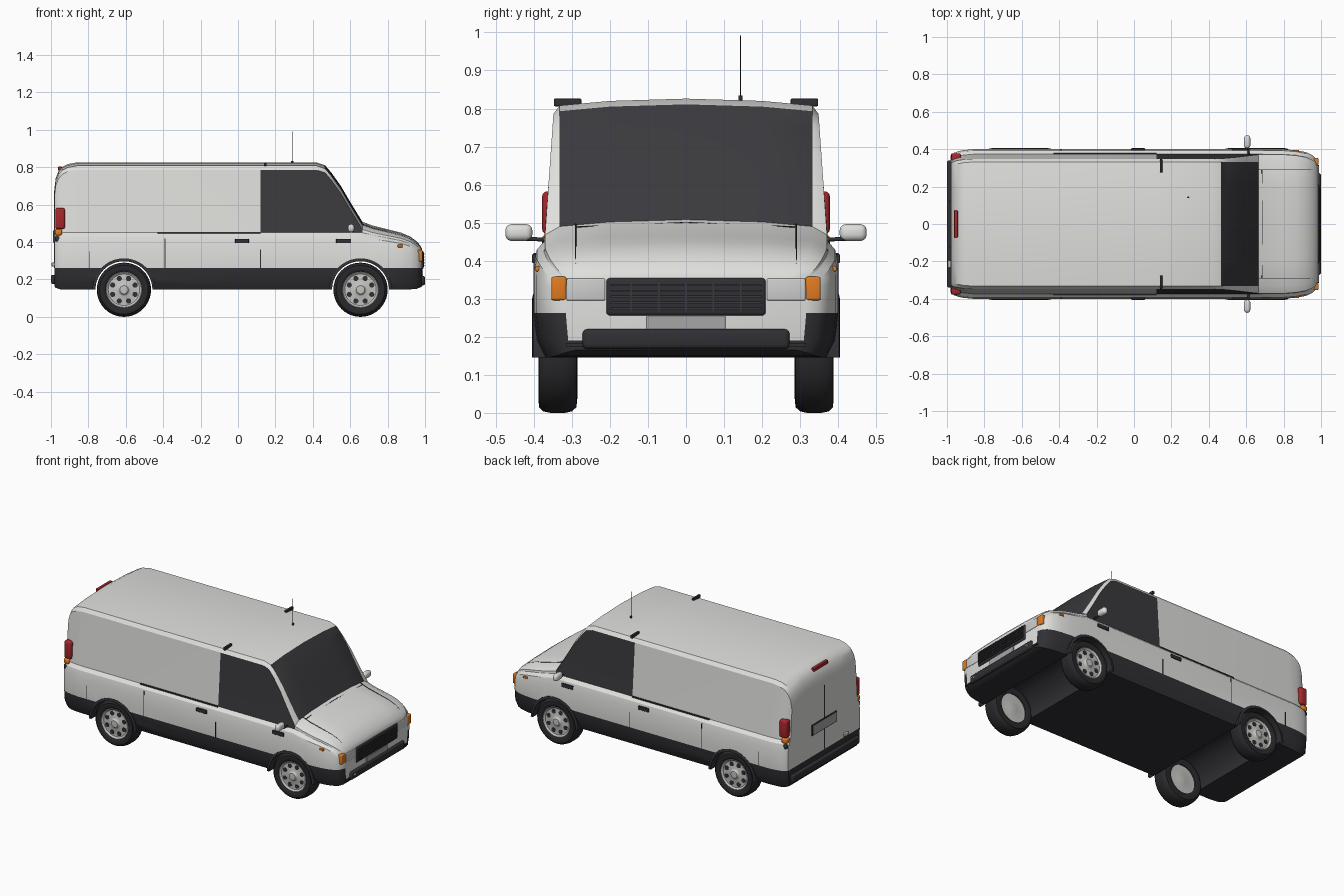
import bpy, bmesh, math
from mathutils import Matrix, Vector

if "Cube" in bpy.data.objects:
    bpy.data.objects.remove(bpy.data.objects["Cube"])


def material(name, r, g, b):
    m = bpy.data.materials.new(name)
    m.use_nodes = True
    m.diffuse_color = (r, g, b, 1)
    m.node_tree.nodes["Principled BSDF"].inputs["Base Color"].default_value = (r, g, b, 1)
    return m


PAINT = material("body paint", .74, .74, .72)
TRIM = material("dark trim", .03, .03, .035)
GLASS = material("tinted glass", .042, .042, .048)
TYRE = material("tyre rubber", .022, .022, .025)
RIM = material("wheel silver", .55, .55, .53)
LAMP = material("lamp clear", .62, .62, .62)
ORANGE = material("indicator orange", .75, .2, .015)
RED = material("tail red", .38, .02, .025)
PLATE = material("plate grey", .38, .38, .38)


def finish(name, bm, mats, angle=30):
    bmesh.ops.recalc_face_normals(bm, faces=bm.faces)
    me = bpy.data.meshes.new(name)
    bm.to_mesh(me)
    bm.free()
    for m in mats:
        me.materials.append(m)
    ob = bpy.data.objects.new(name, me)
    bpy.context.collection.objects.link(ob)
    smooth(ob, angle)
    return ob


def smooth(ob, angle):
    bpy.ops.object.select_all(action='DESELECT')
    ob.select_set(True)
    bpy.context.view_layer.objects.active = ob
    bpy.ops.object.shade_smooth_by_angle(angle=math.radians(angle))


def box(name, x, y, z, mat, bevel=0):
    """Box from (low, high) ranges, with optional rounded edges."""
    bm = bmesh.new()
    mid = Vector([(a + b) / 2 for a, b in (x, y, z)])
    size = [abs(b - a) for a, b in (x, y, z)]
    bmesh.ops.create_cube(bm, size=1, matrix=Matrix.Translation(mid) @ Matrix.Diagonal((*size, 1)))
    if bevel:
        bmesh.ops.bevel(bm, geom=bm.edges[:], offset=bevel, segments=3, profile=.5, affect='EDGES')
    return finish(name, bm, [mat])


def pair(name, x, y, z, mat, bevel=0):
    box("left_" + name, x, y, z, mat, bevel)
    box("right_" + name, x, (-y[1], -y[0]), z, mat, bevel)


def tube(name, pts, r, mat):
    cu = bpy.data.curves.new(name, 'CURVE')
    cu.dimensions = '3D'
    cu.bevel_depth, cu.bevel_resolution, cu.use_fill_caps = r, 1, True
    sp = cu.splines.new('POLY')
    sp.points.add(len(pts) - 1)
    for p, co in zip(sp.points, pts):
        p.co = (*co, 1)
    cu.materials.append(mat)
    bpy.context.collection.objects.link(bpy.data.objects.new(name, cu))


def lathe(name, profile, side, x, z, mat, sweep=math.tau, closed=False):
    """Turn (radius, y) points about an axle along y."""
    bm = bmesh.new()
    vs = [bm.verts.new((x + r, side * y, z)) for r, y in profile]
    es = [bm.edges.new(p) for p in zip(vs, vs[1:])]
    if closed:
        es.append(bm.edges.new((vs[-1], vs[0])))
    bmesh.ops.spin(bm, geom=vs + es, cent=(x, 0, z), axis=(0, 1, 0), angle=-sweep, steps=40)
    bmesh.ops.remove_doubles(bm, verts=bm.verts, dist=1e-5)
    return finish(name, bm, [mat], 35)


# Body shell: stations of x, width factor, top height, floor height
STATIONS = [
    (-.982, .91, .68, .165), (-.975, .93, .74, .155), (-.96, .955, .778, .15),
    (-.94, .972, .802, .145), (-.91, .988, .817, .145), (-.86, 1, .826, .145),
    (.12, 1, .826, .145), (.42, 1, .826, .145), (.465, 1, .811, .145),
    (.50, 1, .77, .145), (.55, 1, .70, .145), (.60, 1, .614, .145),
    (.665, 1, .508, .145), (.72, 1, .488, .145), (.80, 1, .468, .145),
    (.87, .985, .451, .145), (.92, .96, .43, .147), (.955, .92, .404, .15),
    (.975, .87, .381, .157), (.985, .79, .362, .165)]
COWL = .505


def section(w, top, floor):
    t = max(top, COWL)
    z8 = t - .04
    z7 = (.45 + z8) / 2
    lean = lambda z: .372 - .07 * (z - .45)
    half = [(0, floor), (.37, floor), (.392, .19), (.40, .262), (.40, .39), (.392, .43),
            (.373, .45), (lean(z7), z7), (lean(z8), z8), (.332, t - .018), (.2, t - .006), (0, t)]
    k = min(1, (top - .262) / (COWL - .262))
    return [(y * w, z if z <= .262 else .262 + (z - .262) * k) for y, z in half]


bm = bmesh.new()
rings = []
for x, w, top, floor in STATIONS:
    half = section(w, top, floor)
    loop = half + [(-y, z) for y, z in half[-2:0:-1]]
    rings.append([bm.verts.new((x, y, z)) for y, z in loop])
n, last = len(rings[0]), len(half) - 1
for (x, *_), a, b in zip(STATIONS, rings, rings[1:]):
    for j in range(n):
        k = (j + 1) % n
        strip = min(j, n - 1 - j)
        f = bm.faces.new((a[j], a[k], b[k], b[j]))
        side_glass = strip in (6, 7) and .1 < x < .65
        windscreen = strip >= 9 and .45 < x < .65
        f.material_index = 1 if strip < 3 else 2 if side_glass or windscreen else 0
for ring, dark in ((rings[0], 3), (rings[-1], 2)):
    for i in range(last):
        corners = [ring[i], ring[i + 1], ring[(n - i - 1) % n], ring[(n - i) % n]]
        f = bm.faces.new(list(dict.fromkeys(corners)))
        f.material_index = 1 if i < dark else 0
body = finish("body_shell", bm, [PAINT, TRIM, GLASS])

# Wheel wells cut across the floor
AXLES = {"rear": -.61, "front": .655}
HUB = .145
for where, x in AXLES.items():
    bm = bmesh.new()
    bmesh.ops.create_cone(bm, cap_ends=True, segments=48, radius1=.153, radius2=.153, depth=1.2,
                          matrix=Matrix.Translation((x, 0, HUB)) @ Matrix.Rotation(math.pi / 2, 4, 'X'))
    for f in bm.faces:
        f.material_index = 1
    cutter = finish(where + "_well_cutter", bm, [PAINT, TRIM, GLASS])
    cutter.hide_render = True
    mod = body.modifiers.new("well", 'BOOLEAN')
    mod.operation, mod.solver, mod.object = 'DIFFERENCE', 'EXACT', cutter
    bpy.context.view_layer.objects.active = body
    bpy.ops.object.modifier_apply(modifier=mod.name)
    bpy.data.objects.remove(cutter)
smooth(body, 28)

# Wheels and arch trims
TYRE_P = [(.092, .376), (.098, .382), (.112, .388), (.13, .386), (.141, .375), (.145, .355),
          (.145, .318), (.141, .30), (.13, .288), (.10, .285), (.09, .29)]
RIM_P = [(0, .388), (.022, .386), (.028, .376), (.034, .373), (.084, .373), (.094, .381),
         (.098, .38), (.094, .30), (.03, .30), (0, .292)]
ARCH_P = [(.152, .36), (.168, .36), (.168, .402), (.152, .405)]
for where, x in AXLES.items():
    for hand, s in (("left", 1), ("right", -1)):
        tag = f"{where}_{hand}_"
        lathe(tag + "tyre", TYRE_P, s, x, HUB, TYRE)
        lathe(tag + "rim", RIM_P, s, x, HUB, RIM)
        lathe(tag + "arch_trim", ARCH_P, s, x, HUB, TRIM, math.pi, True)
        bm = bmesh.new()
        for i in range(8):
            a = math.tau * (i + .5) / 8
            at = Matrix.Translation((x + .065 * math.cos(a), s * .3735, HUB + .065 * math.sin(a)))
            bmesh.ops.create_cone(bm, cap_ends=True, segments=12, radius1=.014, radius2=.014,
                                  depth=.003, matrix=at @ Matrix.Rotation(math.pi / 2, 4, 'X'))
        finish(tag + "rim_holes", bm, [TRIM])

# Nose: grille, lamps, plate and bumper
box("grille_frame", (.965, .992), (-.21, .21), (.255, .355), TRIM, .01)
for i in range(5):
    z = .274 + i * .0155
    box(f"grille_bar_{i + 1}", (.985, .997), (-.198, .198), (z - .003, z + .003), GLASS)
for i in range(5):
    y = (i - 2) * .072
    box(f"grille_post_{i + 1}", (.985, .995), (y - .002, y + .002), (.266, .344), GLASS)
pair("headlamp", (.95, .988), (.212, .314), (.295, .353), LAMP, .004)
pair("front_indicator", (.945, .986), (.314, .354), (.296, .358), ORANGE, .006)
box("front_plate", (.98, .99), (-.105, .105), (.22, .254), PLATE)
box("front_bumper", (.96, 1.0), (-.272, .272), (.168, .22), TRIM, .012)
box("bumper_lip", (.96, .99), (-.315, .315), (.174, .184), TRIM)
pair("fog_lamp", (.99, 1.0), (.225, .255), (.19, .206), LAMP, .003)

# Tail: lamps, door seams, plate and bumper
pair("tail_lamp", (-.977, -.925), (.325, .378), (.47, .582), RED, .012)
pair("reverse_lamp", (-.979, -.94), (.33, .378), (.435, .468), ORANGE, .01)
pair("tail_lamp_base", (-.979, -.94), (.335, .378), (.40, .433), TRIM, .01)
box("high_brake_lamp", (-.962, -.942), (-.072, .072), (.782, .803), RED, .003)
box("rear_door_seam", (-.985, -.98), (-.003, .003), (.262, .675), TRIM)
box("plate_recess", (-.986, -.98), (-.125, .125), (.395, .465), TRIM)
box("rear_plate", (-.988, -.98), (-.118, .118), (.401, .459), PLATE)
box("rear_latch", (-.996, -.98), (-.235, -.195), (.27, .29), RIM, .004)
box("rear_bumper", (-1.0, -.95), (-.34, .34), (.175, .225), TRIM, .01)

# Flank details
pair("sliding_door_handle", (-.015, .058), (.39, .405), (.394, .417), TRIM, .003)
pair("front_door_handle", (.525, .605), (.39, .405), (.394, .417), TRIM, .003)
pair("door_rail", (-.43, .12), (.366, .379), (.446, .454), TRIM)
pair("side_marker", (.853, .882), (.375, .396), (.372, .386), ORANGE, .003)
for name, x, top in (("cargo_seam", -.39, .42), ("door_seam", .12, .36), ("rear_seam", -.795, .35)):
    pair(name, (x - .002, x + .002), (.38, .4015), (.262, top), TRIM)

# Mirrors and roof fittings
for hand, s in (("left", 1), ("right", -1)):
    tube(hand + "_mirror_arm", [(.615, s * .36, .455), (.608, s * .425, .458)], .006, TRIM)
    bonnet = [(x, s * .29, top - .012) for x, w, top, f in STATIONS if .66 < x < .96]
    tube(hand + "_bonnet_seam", bonnet, .002, TRIM)
pair("mirror", (.588, .622), (.404, .475), (.452, .496), PAINT, .016)
pair("roof_bar", (.138, .152), (.275, .347), (.806, .826), TRIM, .003)
tube("bonnet_rear_seam", [(.685, y, .500 - abs(y) * .04) for y in (-.29, 0, .29)], .002, TRIM)
tube("aerial_base", [(.29, .143, .815), (.29, .143, .834)], .006, TRIM)
tube("aerial", [(.29, .143, .82), (.29, .143, .992)], .0018, TRIM)
